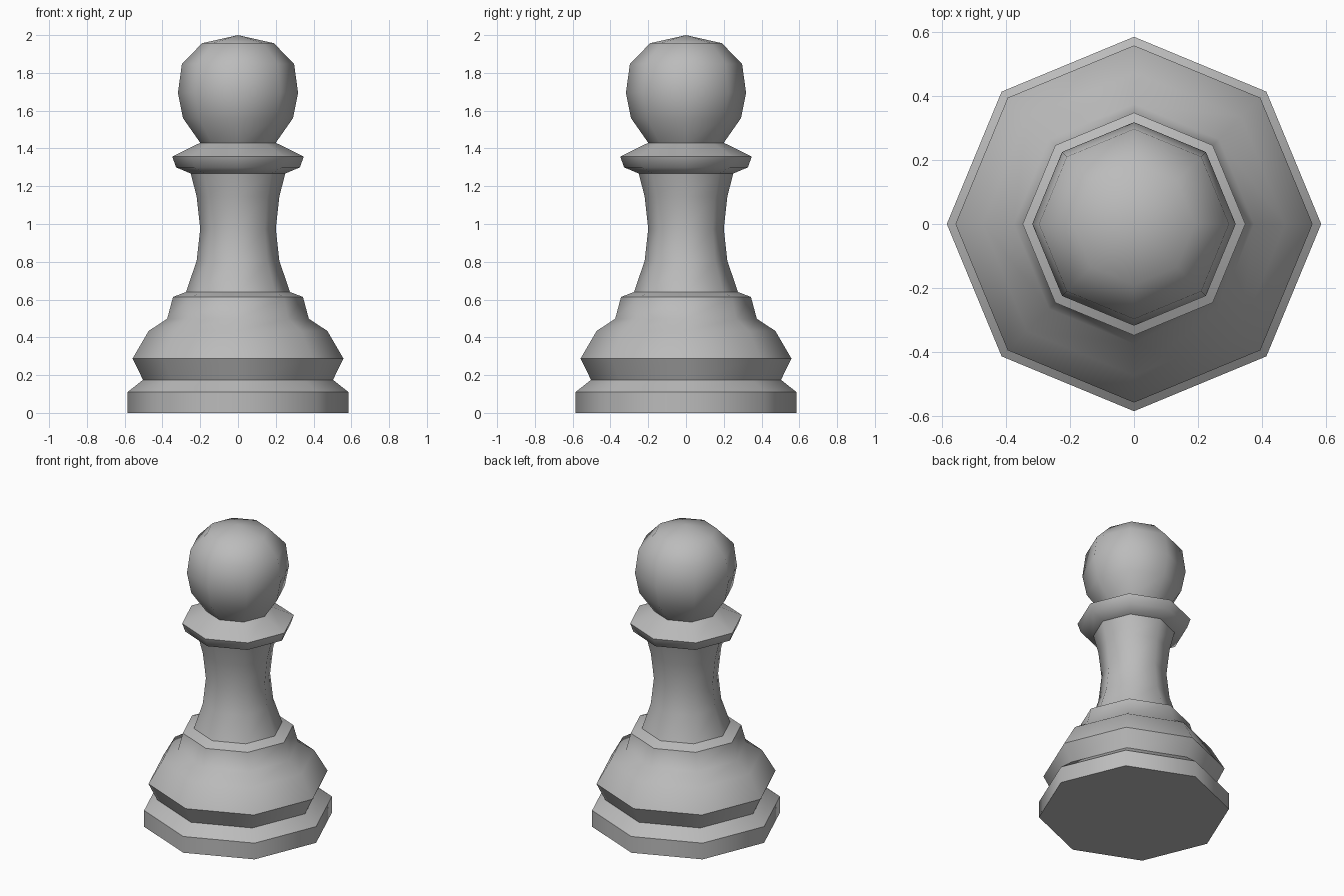
import bpy, bmesh, math

if "Cube" in bpy.data.objects:
    bpy.data.objects.remove(bpy.data.objects["Cube"])

SIDES = 8
grey = bpy.data.materials.new("piece_grey")
grey.diffuse_color = (0.5, 0.5, 0.5, 1.0)
grey.use_nodes = True
grey.node_tree.nodes["Principled BSDF"].inputs["Base Color"].default_value = grey.diffuse_color


def lathe(name, profile):
    """Turn (radius, height) points around z; radius 0 closes the end."""
    bm = bmesh.new()
    rings = []
    for r, z in profile:
        if r == 0:
            rings.append([bm.verts.new((0, 0, z))] * SIDES)
        else:
            rings.append([bm.verts.new((r * math.cos(math.tau * i / SIDES),
                                        r * math.sin(math.tau * i / SIDES), z))
                          for i in range(SIDES)])
    for low, high in zip(rings, rings[1:]):
        for i in range(SIDES):
            j = (i + 1) % SIDES
            corners = dict.fromkeys((low[i], low[j], high[j], high[i]))
            bm.faces.new(list(corners))
    mesh = bpy.data.meshes.new(name)
    bm.to_mesh(mesh)
    bm.free()
    mesh.materials.append(grey)
    obj = bpy.data.objects.new(name, mesh)
    bpy.context.collection.objects.link(obj)
    # smooth facets, crisp horizontal rims
    bpy.ops.object.select_all(action='DESELECT')
    obj.select_set(True)
    bpy.context.view_layer.objects.active = obj
    bpy.ops.object.shade_smooth_by_angle(angle=math.radians(48))
    return obj


# plinth with closed underside
lathe("base", [(0, 0), (0.585, 0), (0.585, 0.11), (0.503, 0.175)])
# flared foot with stepped shoulder
lathe("foot", [(0.503, 0.175), (0.558, 0.288), (0.473, 0.434),
               (0.375, 0.498), (0.344, 0.614), (0.275, 0.64)])
# waisted stem
lathe("stem", [(0.275, 0.64), (0.219, 0.805), (0.2, 0.975),
               (0.219, 1.145), (0.25, 1.267)])
# neck ring
lathe("collar", [(0.25, 1.267), (0.328, 1.3), (0.348, 1.357), (0.2, 1.43)])
# round head
lathe("head", [(0.2, 1.43), (0.291, 1.56), (0.318, 1.695),
               (0.297, 1.847), (0.19, 1.957), (0, 2.0)])
